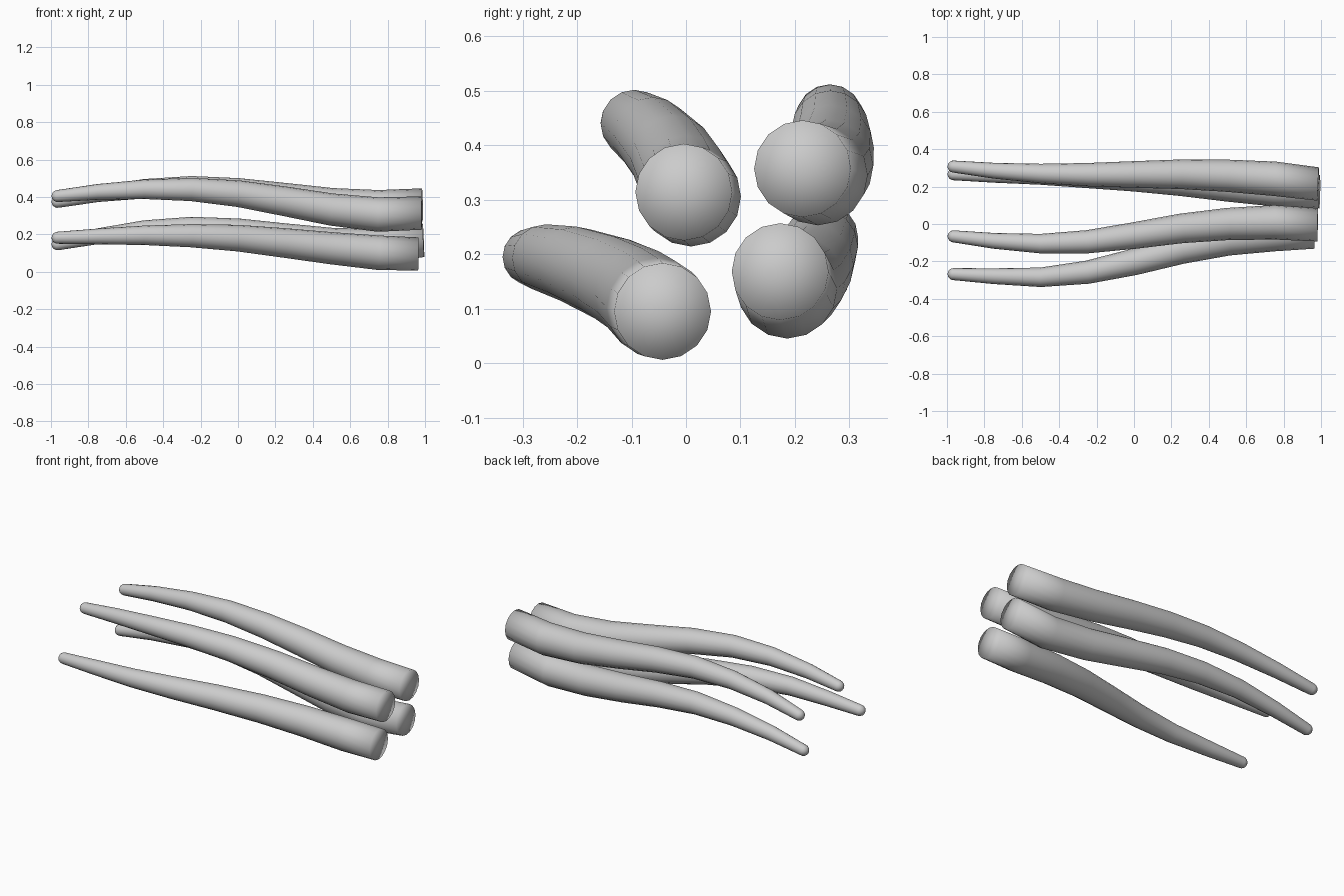
import bpy, bmesh, math
from mathutils import Vector

if "Cube" in bpy.data.objects:
    bpy.data.objects.remove(bpy.data.objects["Cube"])

SIDES = 16
# shared stations along the length, and tube radius at each
XS = [-0.965, -0.75, -0.5, -0.25, 0.0, 0.25, 0.5, 0.75, 1.0]
RADII = [0.032, 0.042, 0.052, 0.062, 0.071, 0.079, 0.086, 0.092, 0.089]

# centre line (y, z) at each station, plus x of the wide end
STRANDS = {
    "lower_front_strand": (0.964, [(-0.268, 0.182), (-0.279, 0.189), (-0.285, 0.195), (-0.258, 0.193),
                                   (-0.203, 0.180), (-0.135, 0.154), (-0.083, 0.126), (-0.054, 0.102), (-0.043, 0.095)]),
    "upper_front_strand": (0.982, [(-0.066, 0.405), (-0.090, 0.427), (-0.105, 0.441), (-0.095, 0.440),
                                   (-0.062, 0.418), (-0.024, 0.377), (0.0, 0.333), (0.009, 0.306), (-0.004, 0.314)]),
    "lower_back_strand": (0.992, [(0.266, 0.147), (0.263, 0.190), (0.262, 0.223), (0.254, 0.232),
                                  (0.245, 0.214), (0.229, 0.180), (0.206, 0.149), (0.186, 0.137), (0.173, 0.168)]),
    "upper_back_strand": (0.985, [(0.307, 0.374), (0.285, 0.415), (0.270, 0.444), (0.264, 0.450),
                                  (0.265, 0.430), (0.266, 0.396), (0.258, 0.362), (0.242, 0.345), (0.214, 0.357)]),
}


def ring(bm, centre, direction, radius):
    side = Vector((0, 0, 1)).cross(direction).normalized()
    up = direction.cross(side)
    return [bm.verts.new(centre + radius * (math.cos(a) * side + math.sin(a) * up))
            for a in (2 * math.pi * i / SIDES for i in range(SIDES))]


def strand(name, end_x, path):
    xs = XS[:-1] + [end_x]
    pts = [Vector((x, y, z)) for x, (y, z) in zip(xs, path)]
    last = len(pts) - 1
    dirs = [(pts[min(i + 1, last)] - pts[max(i - 1, 0)]).normalized() for i in range(last + 1)]
    dirs[-1] = (dirs[-1] + Vector((2, 0, 0))).normalized()
    bm = bmesh.new()
    # rounded narrow tip
    tip_r = RADII[0]
    tip = bm.verts.new(pts[0] - dirs[0] * tip_r)
    rings = [ring(bm, pts[0] - dirs[0] * tip_r * math.cos(a), dirs[0], tip_r * math.sin(a))
             for a in (math.radians(25), math.radians(50), math.radians(72))]
    # tapering body
    rings += [ring(bm, p, d, r) for p, d, r in zip(pts, dirs, RADII)]
    for a, b in zip(rings, rings[1:]):
        for i in range(SIDES):
            j = (i + 1) % SIDES
            bm.faces.new((a[i], a[j], b[j], b[i]))
    # tip fan and flat wide end
    end = bm.verts.new(pts[-1])
    for i in range(SIDES):
        j = (i + 1) % SIDES
        bm.faces.new((tip, rings[0][j], rings[0][i]))
        bm.faces.new((end, rings[-1][i], rings[-1][j]))
    bmesh.ops.recalc_face_normals(bm, faces=bm.faces)
    for f in bm.faces:
        f.smooth = True
    mesh = bpy.data.meshes.new(name)
    bm.to_mesh(mesh)
    bm.free()
    bpy.context.collection.objects.link(bpy.data.objects.new(name, mesh))


for name, (end_x, path) in STRANDS.items():
    strand(name, end_x, path)
